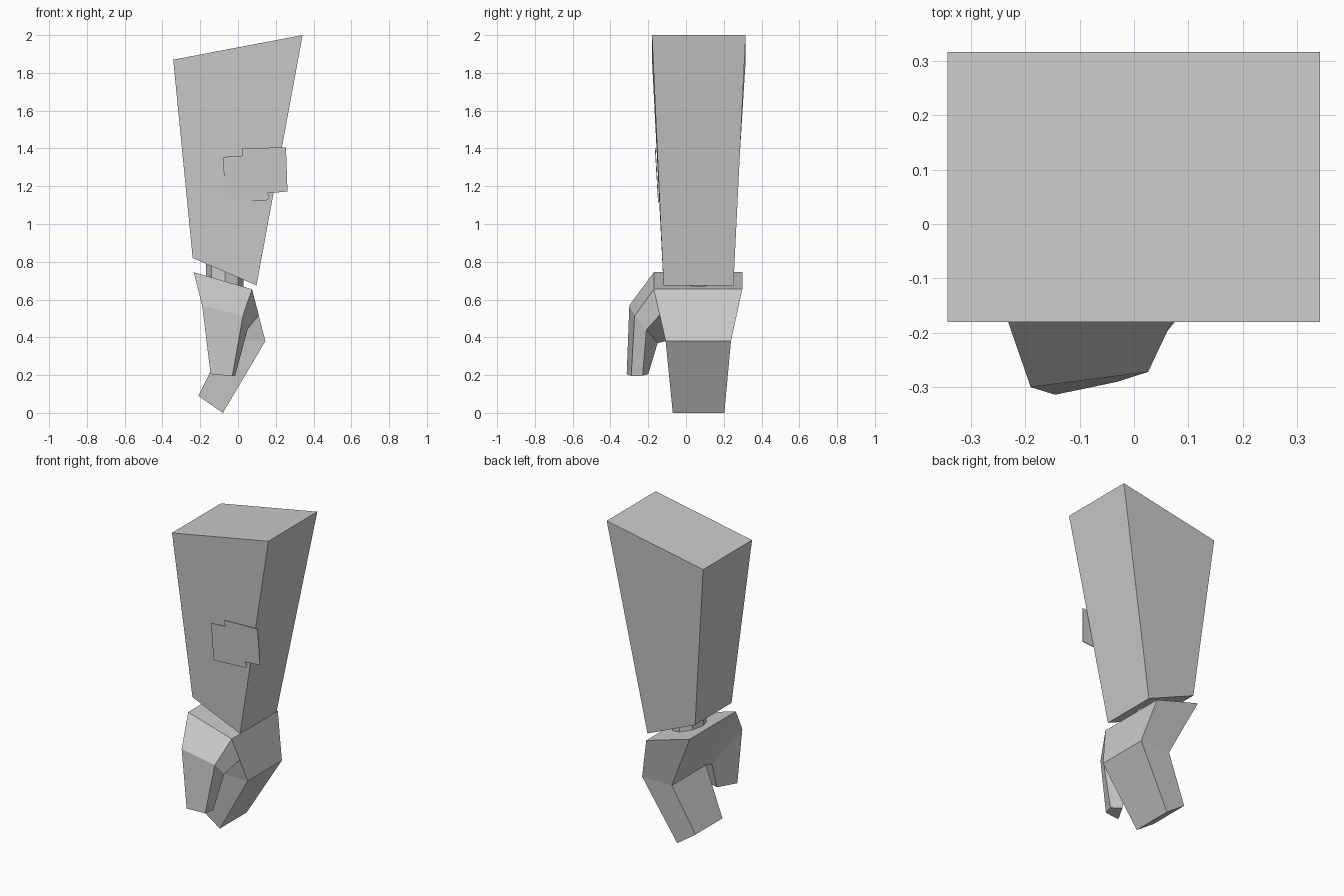
import bpy, bmesh, math

cube = bpy.data.objects.get("Cube")
if cube:
    bpy.data.objects.remove(cube, do_unlink=True)

GREY = (0.6, 0.6, 0.6, 1.0)
grey = bpy.data.materials.new("plain_grey")
grey.use_nodes = True
grey.diffuse_color = GREY
grey.node_tree.nodes["Principled BSDF"].inputs["Base Color"].default_value = GREY


def loft(name, rings, cap_first=True):
    """Skin a stack of equal-sized rings and cap the ends."""
    bm = bmesh.new()
    loops = [[bm.verts.new(p) for p in ring] for ring in rings]
    n = len(loops[0])
    for a, b in zip(loops, loops[1:]):
        for i in range(n):
            j = (i + 1) % n
            bm.faces.new((a[i], a[j], b[j], b[i]))
    bm.faces.new(loops[-1])
    if cap_first:
        bm.faces.new(loops[0][::-1])
    bmesh.ops.recalc_face_normals(bm, faces=bm.faces)
    mesh = bpy.data.meshes.new(name)
    bm.to_mesh(mesh)
    bm.free()
    mesh.materials.append(grey)
    obj = bpy.data.objects.new(name, mesh)
    bpy.context.collection.objects.link(obj)
    return obj


def section(x1, z1, x2, z2, y1, y2):
    """Slanted rectangular cross-section between two x-z points."""
    return [(x1, y1, z1), (x2, y1, z2), (x2, y2, z2), (x1, y2, z1)]


# Forearm: tapered block with slanted ends
loft("forearm", [
    section(-0.343, 1.87, 0.342, 2.0, -0.18, 0.316),
    section(-0.24, 0.82, 0.098, 0.675, -0.119, 0.251),
])

# Wrist: short eight-sided post
loft("wrist", [
    [(-0.07 + 0.1 * math.cos(i * math.pi / 4),
      0.066 + 0.1 * math.sin(i * math.pi / 4), z) for i in range(8)]
    for z in (0.62, 0.82)
])

# Palm and curled fingers
loft("palm_and_fingers", [
    section(-0.235, 0.745, 0.074, 0.655, -0.17, 0.298),
    section(-0.066, 0.38, 0.145, 0.38, -0.108, 0.238),
    section(-0.21, 0.09, -0.08, 0.0, -0.07, 0.203),
])

# Thumb: root on the palm, knuckle, tip
loft("thumb", [
    [(-0.235, -0.17, 0.745), (0.074, -0.17, 0.655), (0.11, -0.139, 0.518), (-0.066, -0.108, 0.38)],
    [(-0.19, -0.30, 0.57), (0.026, -0.272, 0.513), (0.05, -0.21, 0.44), (-0.08, -0.15, 0.37)],
    [(-0.145, -0.314, 0.205), (-0.03, -0.29, 0.195), (-0.015, -0.23, 0.197), (-0.08, -0.20, 0.205)],
], cap_first=False)

# Thin notched plate on the front of the forearm, following its slope
outline = [(-0.078, 1.355), (0.02, 1.36), (0.02, 1.40), (0.254, 1.406), (0.262, 1.172),
           (0.156, 1.163), (0.168, 1.142), (0.156, 1.126), (-0.07, 1.114)]
loft("forearm_plate", [
    [(x, -0.148 - 0.058 * (z - 1.114) + d, z) for x, z in outline] for d in (0.0, 0.004)
])
